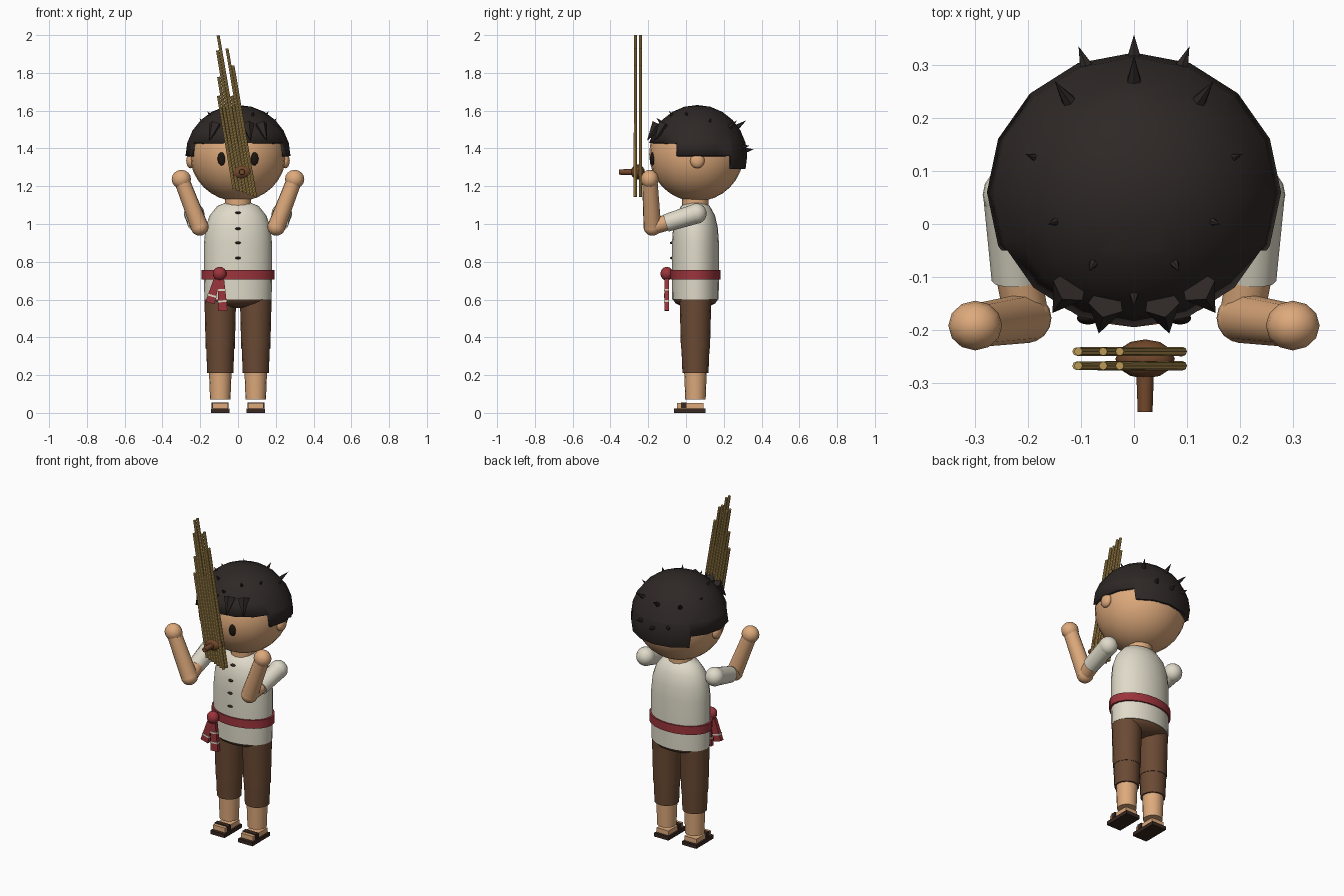
import bpy, bmesh, math
from mathutils import Vector, Matrix

if "Cube" in bpy.data.objects:
    bpy.data.objects.remove(bpy.data.objects["Cube"])


def mat(name, *rgb):
    m = bpy.data.materials.new(name)
    m.diffuse_color = (*rgb, 1)
    m.use_nodes = True
    m.node_tree.nodes["Principled BSDF"].inputs["Base Color"].default_value = m.diffuse_color
    return m


SKIN = mat("skin", .73, .40, .20)
CREAM = mat("cream_cloth", .74, .70, .58)
RED = mat("red_cloth", .33, .035, .045)
BROWN = mat("brown_cloth", .145, .068, .034)
HAIR = mat("hair", .027, .021, .019)
BAMBOO = mat("bamboo", .48, .31, .09)
WOOD = mat("wood", .17, .065, .025)
DARK = mat("dark_leather", .04, .021, .015)
EYE = mat("eye_black", .012, .008, .006)


def finish(bm, name, material, smooth=True):
    bmesh.ops.recalc_face_normals(bm, faces=bm.faces)
    me = bpy.data.meshes.new(name)
    bm.to_mesh(me)
    bm.free()
    if smooth:
        me.polygons.foreach_set("use_smooth", [True] * len(me.polygons))
        me.set_sharp_from_angle(angle=math.radians(40))
    me.materials.append(material)
    ob = bpy.data.objects.new(name, me)
    bpy.context.collection.objects.link(ob)
    return ob


def ball(name, c, s, material, seg=16, rings=12, rot=0):
    bm = bmesh.new()
    M = Matrix.Translation(c) @ Matrix.Rotation(rot, 4, 'Y') @ Matrix.Diagonal((*s, 1))
    bmesh.ops.create_uvsphere(bm, u_segments=seg, v_segments=rings, radius=1, matrix=M)
    return finish(bm, name, material)


def rod(name, a, b, r1, r2, material, seg=12, smooth=True):
    a, b = Vector(a), Vector(b)
    d = b - a
    M = Matrix.Translation((a + b) / 2) @ d.to_track_quat('Z', 'Y').to_matrix().to_4x4()
    bm = bmesh.new()
    bmesh.ops.create_cone(bm, cap_ends=True, segments=seg, radius1=r1, radius2=r2,
                          depth=d.length, matrix=M)
    return finish(bm, name, material, smooth)


def box(name, c, s, material, rot=0, taper=1):
    bm = bmesh.new()
    bmesh.ops.create_cube(bm, size=1)
    for v in bm.verts:
        if v.co.z > 0:
            v.co.x *= taper
    bm.transform(Matrix.Translation(c) @ Matrix.Rotation(rot, 4, 'Y') @ Matrix.Diagonal((*s, 1)))
    return finish(bm, name, material, False)


def lathe(name, profile, c, sy, material, seg=24):
    bm = bmesh.new()
    vs = [bm.verts.new((r, 0, z)) for r, z in profile]
    es = [bm.edges.new(p) for p in zip(vs, vs[1:])]
    bmesh.ops.spin(bm, geom=vs + es, axis=(0, 0, 1), cent=(0, 0, 0),
                   steps=seg, angle=math.tau)
    bmesh.ops.remove_doubles(bm, verts=bm.verts, dist=1e-4)
    bm.transform(Matrix.Translation(c) @ Matrix.Diagonal((1, sy, 1, 1)))
    return finish(bm, name, material)


# Head, ears, eyes
HC = Vector((0, .055, 1.37))
ball("head", HC, (.255, .25, .25), SKIN, 24, 16)
rod("neck", (0, .05, 1.07), (0, .05, 1.16), .07, .07, SKIN)
for s, side in ((-1, "right"), (1, "left")):
    ball(side + "_ear", (s * .25, .06, 1.335), (.024, .038, .04), SKIN)
    ball(side + "_eye", (s * .087, -.178, 1.345), (.021, .012, .035), EYE)

# Hair cap: sphere cut along a stepped hairline
CC = Vector((0, .06, 1.36))
bm = bmesh.new()
bmesh.ops.create_uvsphere(bm, u_segments=16, v_segments=12, radius=1,
                          matrix=Matrix.Translation(CC) @ Matrix.Diagonal((.278, .264, .27, 1)))
for co, no in (((0, -.05, 0), (0, 1, 0)), ((0, .24, 0), (0, 1, 0)), ((0, 0, 1.43), (0, 0, 1)),
               ((0, 0, 1.36), (0, 0, 1)), ((0, 0, 1.29), (0, 0, 1))):
    bmesh.ops.bisect_plane(bm, geom=bm.verts[:] + bm.edges[:] + bm.faces[:],
                           plane_co=co, plane_no=no, dist=1e-5)


def below_hairline(f):
    p = f.calc_center_median()
    return p.z < (1.43 if p.y < -.05 else 1.36 if p.y < .24 else 1.29)


bmesh.ops.delete(bm, geom=[f for f in bm.faces if below_hairline(f)], context='FACES')
cap = finish(bm, "hair_cap", HAIR)
sol = cap.modifiers.new("thickness", 'SOLIDIFY')
sol.thickness = .02
sol.offset = -1

# Hair tufts: spikes standing out from the cap
tufts = [(0, .275), (.125, .235), (.185, .125), (.147, .005), (.077, -.075), (0, -.135)]
for i, (x, y) in enumerate(tufts):
    for s in ((1, -1) if x else (1,)):
        h = Vector((s * x, y - .06, 0))
        h.z = math.sqrt(.266 ** 2 - h.length_squared)
        n = h.normalized()
        k = .017 if i < 2 else .013
        rod("hair_tuft", CC + n * .25, CC + n * (.32 if i < 2 else .295), k, 0, HAIR, 6, False)
for x, z in ((-.095, 1.41), (0, 1.39), (.095, 1.41)):
    n = Vector((x, .25, z - 1.36)).normalized()
    rod("back_tuft", CC + n * .24, CC + n * .3, .02, 0, HAIR, 6, False)
# Fringe locks pointing down the forehead
for a in (-34, -14, 14, 34):
    sx, cy = math.sin(math.radians(a)), -math.cos(math.radians(a))
    rod("fringe_lock", (sx * .215, .06 + cy * .215, 1.525),
        (sx * .275, .06 + cy * .275, 1.44), .035, 0, HAIR, 5, False)

# Shirt, hips, sash
lathe("shirt", [(0, .605), (.178, .6), (.18, .72), (.18, .9), (.172, .98), (.15, 1.045),
                (.11, 1.095), (.06, 1.115), (0, 1.12)], (0, .05, 0), .69, CREAM)
lathe("trouser_seat", [(0, .555), (.09, .56), (.15, .58), (.174, .605), (.174, .63), (0, .63)],
      (0, .05, 0), .7, BROWN)
lathe("sash", [(.17, .707), (.192, .707), (.192, .757), (.17, .757), (.17, .707)],
      (0, .05, 0), .69, RED)
for z, y in ((1.06, -.048), (.975, -.07), (.9, -.075), (.82, -.075)):
    ball("button", (0, y, z), (.016, .01, .007), DARK, 10, 6)

# Sash knot and striped tails
ball("sash_knot", (-.097, -.102, .737), (.036, .033, .036), RED)
for (x, z, l, rot) in ((-.13, .645, .13, .28), (-.085, .625, .17, -.06)):
    box("sash_tail", (x, -.103, z), (.05, .024, l), RED, rot, .65)
    for t in (-.2, .15):
        if x > -.1 or t < 0:
            d = t * l
            box("tail_stripe", (x + d * math.sin(rot), -.103, z + d * math.cos(rot)),
                (.045 - .02 * t, .028, .01), CREAM, rot)

# Legs, feet, sandals, arms
for s, side in ((-1, "right"), (1, "left")):
    x = s * .094
    rod(side + "_trouser_thigh", (x, .05, .34), (x, .05, .61), .077, .084, BROWN, 16)
    rod(side + "_trouser_cuff", (x, .05, .21), (x, .05, .36), .069, .075, BROWN, 16)
    rod(side + "_calf", (x, .05, .07), (x, .05, .25), .054, .061, SKIN, 16)
    box(side + "_foot", (x, .022, .038), (.08, .14, .028), SKIN)
    box(side + "_sandal_sole", (x, .02, .011), (.096, .168, .022), DARK)
    box(side + "_sandal_strap", (x, -.012, .041), (.09, .03, .03), DARK)

    shoulder = Vector((s * .232, .055, 1.055))
    cuff = Vector((s * .222, -.105, 1.005))
    elbow = Vector((s * .203, -.178, .985))
    hand = Vector((s * .3, -.192, 1.237))
    ball(side + "_shoulder", shoulder, (.054,) * 3, CREAM)
    rod(side + "_sleeve", shoulder, cuff, .053, .047, CREAM)
    rod(side + "_upper_arm", cuff + Vector((0, .03, .01)), elbow, .043, .042, SKIN)
    ball(side + "_elbow", elbow, (.047,) * 3, SKIN)
    rod(side + "_forearm", elbow, hand, .047, .041, SKIN)
    ball(side + "_hand", hand, (.051, .047, .05), SKIN, 12, 8)

# Mouth organ: two rows of leaning bamboo pipes, wind chest and mouthpiece
LEAN = .17
pipes = [(-.035, 1.68), (-.017, 1.78), (.001, 1.92), (.018, 2.0), (.036, 1.68),
         (.053, 1.93), (.069, 1.84)]
for y in (-.241, -.268):
    for u, top in pipes:
        low = 1.185 - .4 * (u + .035)
        rod("pipe", (u - LEAN * (low - 1.275), y, low), (u - LEAN * (top - 1.275), y, top - .001),
            .009, .008, BAMBOO, 8)
ball("wind_chest", (.021, -.255, 1.275), (.057, .037, .04), WOOD, 12, 8, -.17)
rod("mouthpiece", (.021, -.27, 1.275), (.021, -.355, 1.275), .017, .014, WOOD)
